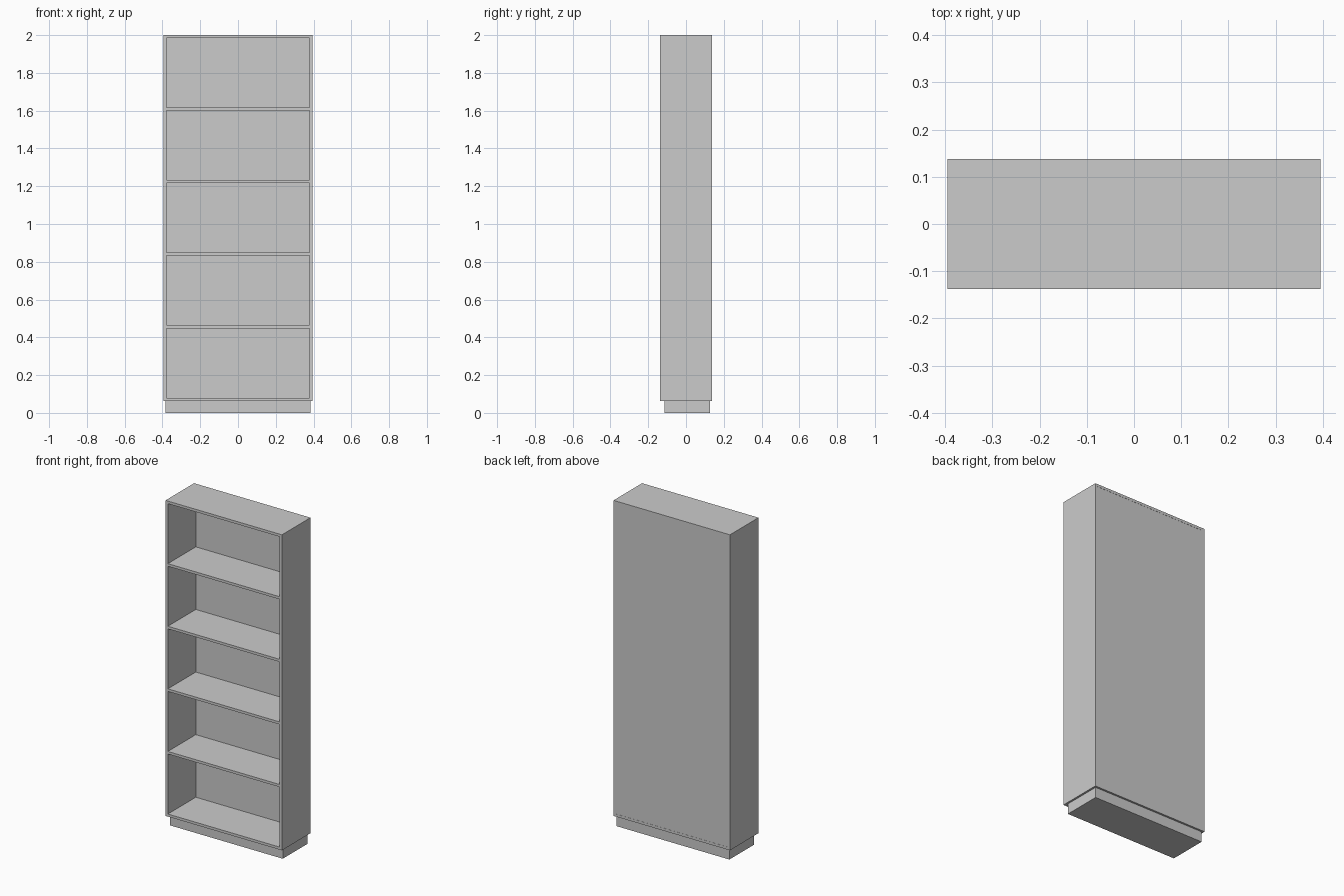
import bpy, bmesh

if "Cube" in bpy.data.objects:
    bpy.data.objects.remove(bpy.data.objects["Cube"])

W, D, T = 0.395, 0.138, 0.016   # half width, half depth, board thickness
BASE, TOP = 0.064, 2.0
BACK = 0.005                    # back panel thickness
INNER = W - T


def board(name, lo, hi):
    """Axis-aligned board between two corners."""
    bm = bmesh.new()
    bmesh.ops.create_cube(bm, size=1)
    for v in bm.verts:
        v.co = [hi[i] if v.co[i] > 0 else lo[i] for i in range(3)]
    # origin at the middle of the board
    mid = [(lo[i] + hi[i]) / 2 for i in range(3)]
    for v in bm.verts:
        v.co = [v.co[i] - mid[i] for i in range(3)]
    mesh = bpy.data.meshes.new(name)
    bm.to_mesh(mesh)
    bm.free()
    obj = bpy.data.objects.new(name, mesh)
    obj.location = mid
    bpy.context.collection.objects.link(obj)
    return obj


# Recessed plinth
board("plinth", (-0.383, -0.113, 0), (0.383, 0.126, BASE))

# Carcass: sides, top and bottom
board("left_side", (-W, -D, BASE), (-INNER, D, TOP - T))
board("right_side", (INNER, -D, BASE), (W, D, TOP - T))
board("top_board", (-W, -D, TOP - T), (W, D, TOP))
board("bottom_board", (-INNER, -D, BASE), (INNER, D, BASE + T))

# Thin back panel set between the sides
board("back_panel", (-INNER, D - 0.001 - BACK, BASE + T), (INNER, D - 0.001, TOP - T))

# Four evenly spaced shelves
pitch = (TOP - T - BASE) / 5
for i in range(1, 5):
    z = BASE + i * pitch
    board(f"shelf_{i}", (-INNER, -D, z), (INNER, D - 0.001 - BACK, z + T))
